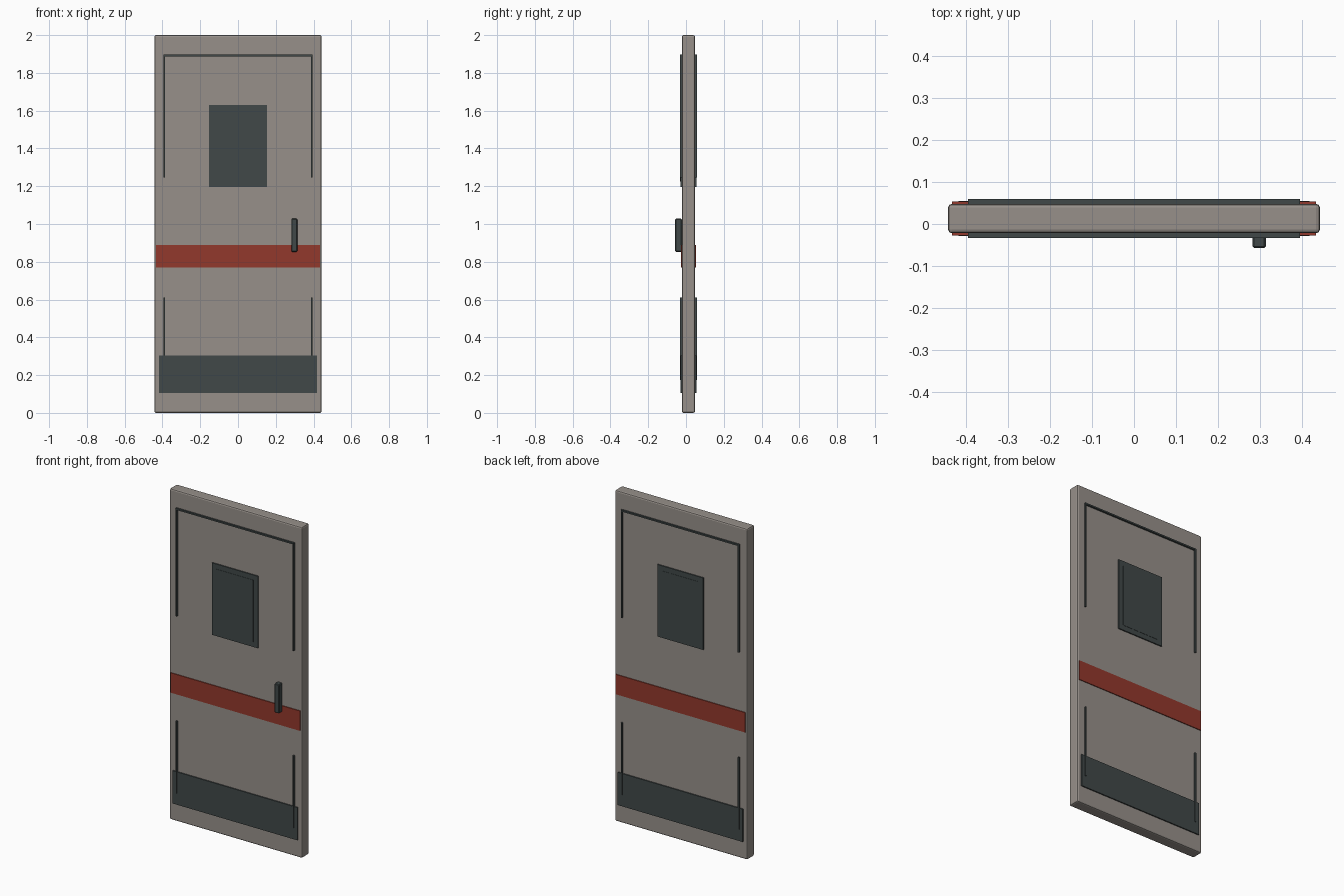
import bpy
import bmesh
from mathutils import Vector

if "Cube" in bpy.data.objects:
    bpy.data.objects.remove(bpy.data.objects["Cube"], do_unlink=True)


def material(name, rgb):
    mat = bpy.data.materials.new(name)
    mat.use_nodes = True
    mat.diffuse_color = (*rgb, 1)
    mat.node_tree.nodes["Principled BSDF"].inputs["Base Color"].default_value = (*rgb, 1)
    return mat


GREY = material("warm grey paint", (0.31, 0.28, 0.255))
DARK = material("dark slate metal", (0.052, 0.066, 0.066))
RED = material("rust red paint", (0.29, 0.04, 0.025))


def box(name, x, y, z, mat, bevel=0, segments=1):
    """Box spanning the given (low, high) ranges."""
    bm = bmesh.new()
    bmesh.ops.create_cube(bm, size=1)
    spans = [sorted(r) for r in (x, y, z)]
    centre = Vector([(a + b) / 2 for a, b in spans])
    bmesh.ops.scale(bm, vec=[b - a for a, b in spans], verts=bm.verts)
    if bevel:
        bmesh.ops.bevel(bm, geom=bm.edges[:], offset=bevel, segments=segments,
                        profile=0.5, affect='EDGES')
    mesh = bpy.data.meshes.new(name)
    bm.to_mesh(mesh)
    bm.free()
    mesh.materials.append(mat)
    obj = bpy.data.objects.new(name, mesh)
    obj.location = centre
    bpy.context.collection.objects.link(obj)
    return obj


# Door slab with softened edges
FRONT, BACK = -0.022, 0.048
box("door_slab", (-0.443, 0.443), (FRONT, BACK), (0, 2), GREY, 0.009, 2)

# Matching trim on both faces
for side, face, out in (("front", FRONT, -1), ("back", BACK, 1)):
    def plate(name, x, z, height, mat):
        box(f"{side}_{name}", x, (face - out * 0.002, face + out * height), z, mat)

    plate("stripe", (-0.433, 0.433), (0.77, 0.89), 0.005, RED)
    plate("kick_plate", (-0.418, 0.418), (0.105, 0.303), 0.007, DARK)
    plate("window_frame", (-0.153, 0.153), (1.195, 1.63), 0.007, DARK)
    plate("window_pane", (-0.123, 0.123), (1.225, 1.60), 0.0085, DARK)

    # Thin raised trim lines
    plate("top_trim", (-0.395, 0.395), (1.888, 1.897), 0.011, DARK)
    for s, label in ((-1, "right"), (1, "left")):
        edge = (s * 0.387, s * 0.395)
        plate(f"upper_trim_{label}", edge, (1.245, 1.888), 0.011, DARK)
        plate(f"lower_trim_{label}", edge, (0.175, 0.61), 0.011, DARK)

# Pull handle
box("handle", (0.282, 0.314), (-0.057, FRONT), (0.853, 1.028), DARK, 0.004)
